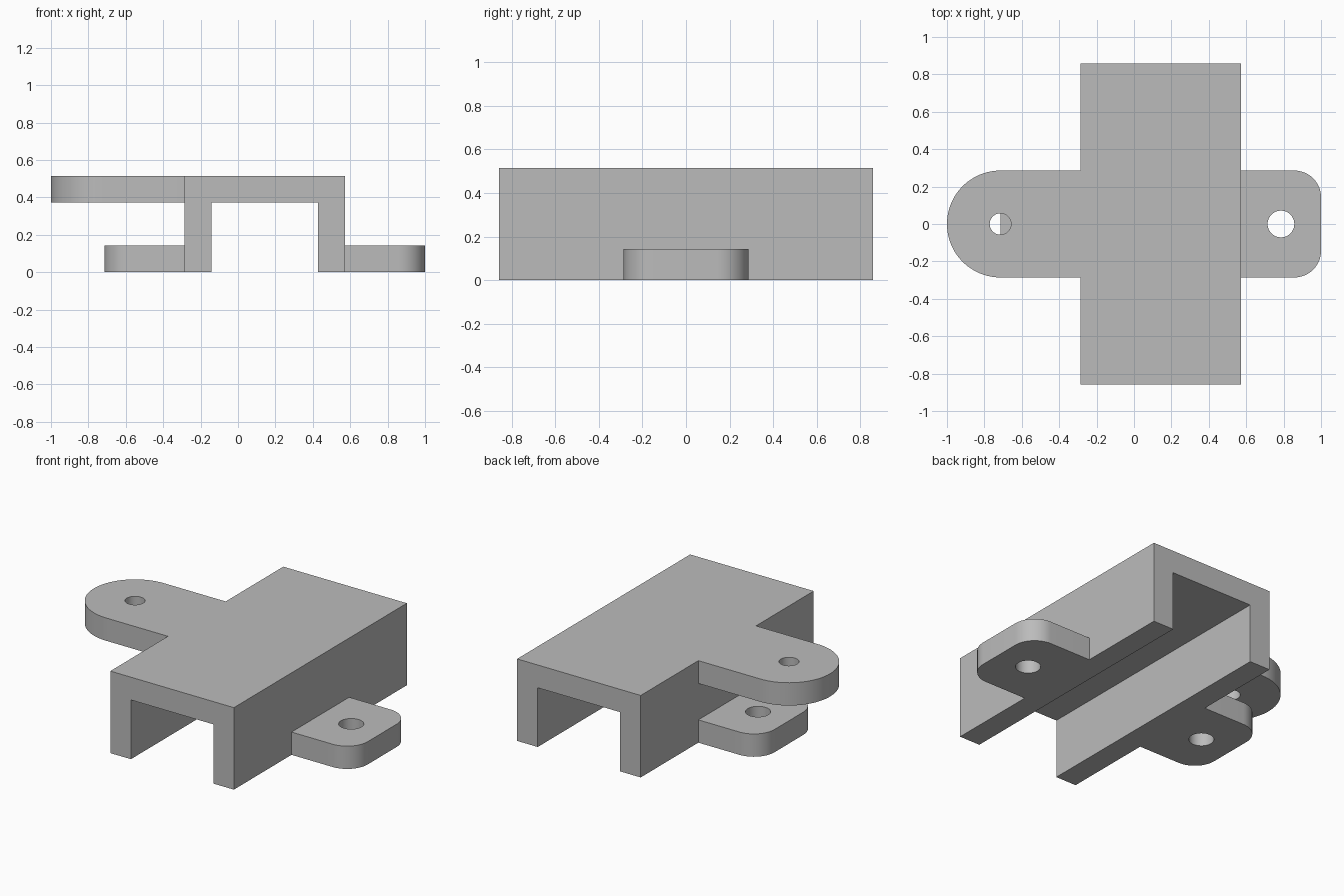
import bpy
import bmesh
from math import cos, sin, pi, radians
from mathutils import Matrix, Vector

cube = bpy.data.objects.get("Cube")
if cube:
    bpy.data.objects.remove(cube, do_unlink=True)

U = 1 / 7               # wall and plate thickness
LENGTH = 12 * U         # channel length along y
HEIGHT = 3.6 * U
LEFT_FACE, RIGHT_FACE = -2 * U, 4 * U

grey = bpy.data.materials.new("plain grey")
grey.use_nodes = True
grey.diffuse_color = (0.5, 0.5, 0.5, 1)
grey.node_tree.nodes["Principled BSDF"].inputs["Base Color"].default_value = (0.5, 0.5, 0.5, 1)


def arc(cx, cy, r, start, end, steps):
    angles = [radians(start + (end - start) * i / steps) for i in range(steps + 1)]
    return [(cx + r * cos(a), cy + r * sin(a)) for a in angles]


def extruded(name, loops, depth, matrix):
    """Fill an outline with optional holes, then extrude it upwards."""
    bm = bmesh.new()
    for loop in loops:
        verts = [bm.verts.new((x, y, 0)) for x, y in loop]
        for a, b in zip(verts, verts[1:] + verts[:1]):
            bm.edges.new((a, b))
    bmesh.ops.triangle_fill(bm, edges=bm.edges[:], use_beauty=True)
    bmesh.ops.dissolve_limit(bm, angle_limit=0.01, verts=[], edges=bm.edges[:])
    result = bmesh.ops.extrude_face_region(bm, geom=bm.faces[:], use_keep_orig=True)
    top = [g for g in result["geom"] if isinstance(g, bmesh.types.BMVert)]
    bmesh.ops.translate(bm, verts=top, vec=Vector((0, 0, depth)))
    bm.transform(matrix)
    bmesh.ops.recalc_face_normals(bm, faces=bm.faces[:])
    mesh = bpy.data.meshes.new(name)
    bm.to_mesh(mesh)
    bm.free()
    mesh.materials.append(grey)
    obj = bpy.data.objects.new(name, mesh)
    bpy.context.collection.objects.link(obj)
    bpy.ops.object.select_all(action="DESELECT")
    obj.select_set(True)
    bpy.context.view_layer.objects.active = obj
    bpy.ops.object.shade_smooth_by_angle(angle=radians(30))
    return obj


def hole(x, r):
    return arc(x, 0, r, 0, 360, 48)[:-1]


# Upside-down U channel, its section drawn in x and z
l, r, h = LEFT_FACE, RIGHT_FACE, HEIGHT
section = [(l, 0), (l + U, 0), (l + U, h - U), (r - U, h - U),
           (r - U, 0), (r, 0), (r, h), (l, h)]
upright = Matrix.Translation((0, LENGTH / 2, 0)) @ Matrix.Rotation(pi / 2, 4, "X")
extruded("channel", [section], LENGTH, upright)

# Round-ended upper tongue on the right-hand side of the model
tongue = [(l, 2 * U), *arc(-5 * U, 0, 2 * U, 90, 270, 40), (l, -2 * U)]
extruded("upper_tongue", [tongue, hole(-5 * U, 0.4 * U)], U,
         Matrix.Translation((0, 0, h - U)))

# Pair of base tabs with rounded corners, one on each wall
tab = [(0, -2 * U), *arc(2 * U, -U, U, -90, 0, 16),
       *arc(2 * U, U, U, 0, 90, 16), (0, 2 * U)]
for name, x, turn in (("left_tab", r, 0), ("right_tab", l, pi)):
    place = Matrix.Translation((x, 0, 0)) @ Matrix.Rotation(turn, 4, "Z")
    extruded(name, [tab, hole(1.5 * U, 0.5 * U)], U, place)
